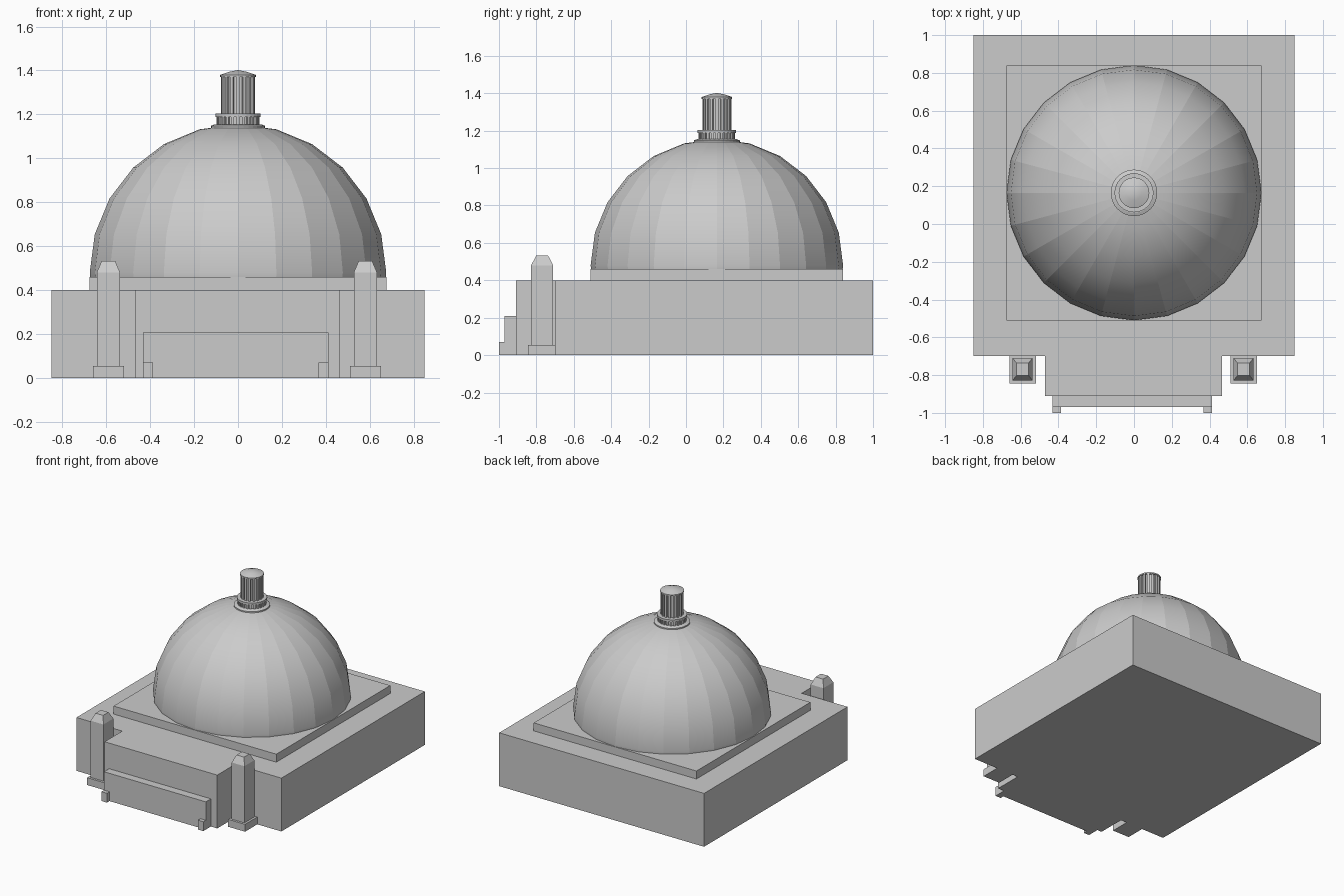
import bpy, bmesh, math
from math import sin, cos, pi, radians

if "Cube" in bpy.data.objects:
    bpy.data.objects.remove(bpy.data.objects["Cube"])

DOME_Y = 0.165


def make_object(name, bm):
    bmesh.ops.recalc_face_normals(bm, faces=bm.faces)
    me = bpy.data.meshes.new(name)
    bm.to_mesh(me)
    bm.free()
    ob = bpy.data.objects.new(name, me)
    bpy.context.collection.objects.link(ob)
    return ob


def box(name, x0, x1, y0, y1, z0, z1):
    bm = bmesh.new()
    bmesh.ops.create_cube(bm, size=1)
    for v in bm.verts:
        v.co = ((x0 + x1) / 2 + v.co.x * (x1 - x0),
                (y0 + y1) / 2 + v.co.y * (y1 - y0),
                (z0 + z1) / 2 + v.co.z * (z1 - z0))
    return make_object(name, bm)


def prism(name, outline, z0, z1):
    """Extrude an (x, y) outline from z0 to z1."""
    bm = bmesh.new()
    face = bm.faces.new([bm.verts.new((x, y, z0)) for x, y in outline])
    top = bmesh.ops.extrude_face_region(bm, geom=[face], use_keep_orig=True)
    for v in top["geom"]:
        if isinstance(v, bmesh.types.BMVert):
            v.co.z = z1
    return make_object(name, bm)


def revolve(name, profile, sides):
    """Turn an (r, z) profile about the dome axis; r = 0 closes to a point."""
    bm = bmesh.new()
    rings = []
    for r, z in profile:
        n = sides if r > 0 else 1
        rings.append([bm.verts.new((r * cos(2 * pi * i / sides),
                                    DOME_Y + r * sin(2 * pi * i / sides), z))
                      for i in range(n)])
    for a, b in zip(rings, rings[1:]):
        for i in range(sides):
            j = (i + 1) % sides
            ids = [a[i % len(a)], a[j % len(a)], b[j % len(b)], b[i % len(b)]]
            bm.faces.new(list(dict.fromkeys(ids)))
    return make_object(name, bm)


def fluted(name, ribs, r_out, r_in, z0, z1):
    """Drum with square-cut vertical ribs."""
    pts = []
    for i in range(ribs):
        for t, r in ((-0.25, r_out), (0.25, r_out), (0.25, r_in), (0.75, r_in)):
            a = 2 * pi * (i + t) / ribs
            pts.append((r * cos(a), DOME_Y + r * sin(a)))
    return prism(name, pts, z0, z1)


# Main hall with the projecting entrance block, one solid
prism("hall", [(-0.85, 1.0), (-0.85, -0.70), (-0.47, -0.70), (-0.47, -0.91),
               (0.465, -0.91), (0.465, -0.70), (0.85, -0.70), (0.85, 1.0)], 0, 0.4)

# Square plinth under the dome
box("dome_plinth", -0.675, 0.675, DOME_Y - 0.675, DOME_Y + 0.675, 0.4, 0.46)

# Dome: 24 gores, smooth vertically with crisp meridians
R, CZ = 0.675, 0.48
profile = [(0.672, 0.455)]
profile += [(R * cos(radians(a)), CZ + R * sin(radians(a))) for a in range(0, 90, 15)]
dome = revolve("dome", profile + [(0, CZ + R)], 24)
for p in dome.data.polygons:
    p.use_smooth = True
for e in dome.data.edges:
    za, zb = (dome.data.vertices[i].co.z for i in e.vertices)
    e.use_edge_sharp = abs(za - zb) > 1e-4

# Lantern on top: base disc, ribbed collar, rim, ribbed shaft and low cap
revolve("lantern_base", [(0, 1.13), (0.123, 1.13), (0.123, 1.148), (0.105, 1.155), (0, 1.155)], 32)
fluted("lantern_collar", 24, 0.098, 0.088, 1.15, 1.19)
revolve("lantern_rim", [(0, 1.187), (0.103, 1.187), (0.103, 1.203), (0, 1.203)], 32)
fluted("lantern_shaft", 16, 0.078, 0.066, 1.20, 1.375)
cap = revolve("lantern_cap", [(0, 1.37), (0.081, 1.37), (0.081, 1.38), (0.04, 1.394), (0, 1.402)], 32)
for p in cap.data.polygons:
    p.use_smooth = p.normal.z > 0.5

# Entrance pillars with footing and tapered top
for side, label in ((-1, "left"), (1, "right")):
    cx = side * 0.59 if side < 0 else 0.58
    box(f"{label}_pillar_base", cx - 0.07, cx + 0.07, -0.845, -0.70, 0, 0.055)
    bm = bmesh.new()
    rings = []
    for hx, y0, y1, z in ((0.053, -0.828, -0.71, 0.05), (0.053, -0.828, -0.71, 0.48),
                          (0.031, -0.801, -0.737, 0.532)):
        rings.append([bm.verts.new((cx + sx * hx, y, z))
                      for sx, y in ((-1, y0), (1, y0), (1, y1), (-1, y1))])
    for a, b in zip(rings, rings[1:]):
        for i in range(4):
            bm.faces.new((a[i], a[(i + 1) % 4], b[(i + 1) % 4], b[i]))
    bm.faces.new(rings[0])
    bm.faces.new(rings[-1])
    make_object(f"{label}_pillar", bm)

# Low front panel with small end posts
box("front_panel", -0.432, 0.412, -0.97, -0.90, 0, 0.208)
box("left_panel_post", -0.432, -0.387, -1.0, -0.96, 0, 0.07)
box("right_panel_post", 0.367, 0.412, -1.0, -0.96, 0, 0.07)
